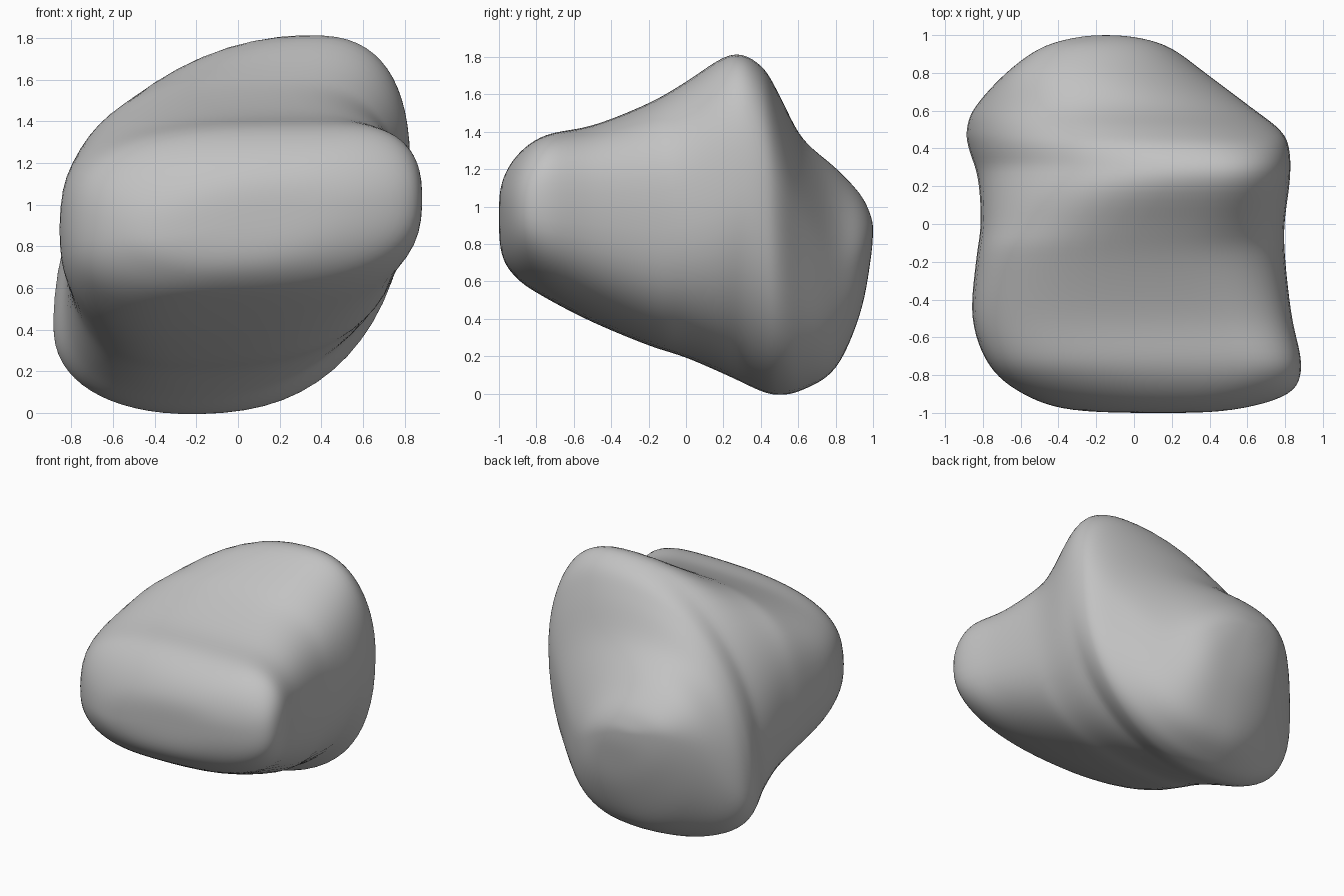
import bpy
import bmesh
import math

cube = bpy.data.objects.get("Cube")
if cube:
    bpy.data.objects.remove(cube, do_unlink=True)

# Cross-sections from front to back:
# y, left x, left z, right x, right z, top z, top x, bottom z, bottom x
SECTIONS = [
    (-1, .15, .95, .15, .95, .95, .15, .95, .15),
    (-.985, -.33, .86, .52, 1, 1.13, .25, .74, 0),
    (-.9, -.59, .87, .82, 1, 1.28, .35, .61, -.1),
    (-.75, -.77, .87, .89, 1, 1.385, .42, .51, -.2),
    (-.5, -.86, .88, .84, 1, 1.435, .28, .38, -.25),
    (-.2, -.84, .85, .805, 1, 1.555, .17, .255, -.25),
    (0, -.815, .72, .8, 1.02, 1.67, .22, .19, -.25),
    (.24, -.83, .52, .83, 1.08, 1.82, .32, .085, -.2),
    (.4, -.88, .43, .825, 1.1, 1.76, .3, .01, -.2),
    (.5, -.89, .43, .775, 1.03, 1.6, .15, -.01, -.2),
    (.62, -.845, .52, .62, .87, 1.37, -.1, .015, -.18),
    (.8, -.68, .8, .38, .67, 1.21, -.22, .13, -.13),
    (.93, -.5, .9, .2, .72, 1.07, -.22, .42, -.05),
    (.985, -.32, .9, .03, .82, .96, -.18, .7, -.12),
    (1, -.15, .88, -.15, .88, .88, -.15, .88, -.15),
]
# Squareness of each corner of the sections, by depth
DEPTHS = (-.95, -.75, -.1, .3, .75)
SQUARENESS = {
    ("right", "upper"): (2.2, 3, 2.4, 2.8, 1.8),
    ("left", "upper"): (2.2, 3, 3, 2, 2.2),
    ("left", "lower"): (2.2, 2.5, 2.5, 2.5, 1.9),
    ("right", "lower"): (2.2, 2.6, 2.7, 2, 2.7),
}
SIDES, STEPS = 64, 6


def phantom(end, near):
    """Section beyond a pole, so the surface closes flat there."""
    return (near[0],) + tuple(2 * a - b for a, b in zip(end[1:], near[1:]))


def blend(a, b, c, d, t):
    """Catmull-Rom value between b and c."""
    return b + .5 * t * (c - a + t * (2*a - 5*b + 4*c - d + t * (3*(b - c) + d - a)))


def squareness(corner, y):
    """Corner power at depth y, linear between the given depths."""
    values = SQUARENESS[corner]
    power = values[0]
    for d0, d1, p0, p1 in zip(DEPTHS, DEPTHS[1:], values, values[1:]):
        power += (p1 - p0) * min(max((y - d0) / (d1 - d0), 0), 1)
    return power


def section_point(s, angle):
    """Point on a squared-off oval through the four extremes of a section."""
    y, xl, zl, xr, zr, zt, xt, zb, xb = s
    c, n = math.cos(angle), math.sin(angle)
    side, sx, sz = ("right", xr, zr) if c >= 0 else ("left", xl, zl)
    level, ex, ez = ("upper", xt, zt) if n >= 0 else ("lower", xb, zb)
    power = squareness((side, level), y)
    u, v = abs(c) ** (2 / power), abs(n) ** (2 / power)
    return ex + (sx - ex) * u, y, sz + (ez - sz) * v


# Loft the boulder through the blended sections
keys = [phantom(SECTIONS[0], SECTIONS[1])] + SECTIONS + [phantom(SECTIONS[-1], SECTIONS[-2])]
loft = []
for i in range(1, len(keys) - 2):
    for k in range(STEPS):
        loft.append([blend(*vals, k / STEPS) for vals in zip(*keys[i - 1:i + 3])])

bm = bmesh.new()
rings = [[bm.verts.new(section_point(s, math.tau * j / SIDES)) for j in range(SIDES)]
         for s in loft[1:]]
front_pole = bm.verts.new(section_point(SECTIONS[0], 0))
back_pole = bm.verts.new(section_point(SECTIONS[-1], 0))
for j in range(SIDES):
    k = (j + 1) % SIDES
    for a, b in zip(rings, rings[1:]):
        bm.faces.new((a[j], a[k], b[k], b[j]))
    bm.faces.new((front_pole, rings[0][k], rings[0][j]))
    bm.faces.new((back_pole, rings[-1][j], rings[-1][k]))
bmesh.ops.recalc_face_normals(bm, faces=bm.faces[:])
mesh = bpy.data.meshes.new("boulder")
bm.to_mesh(mesh)
bm.free()
boulder = bpy.data.objects.new("boulder", mesh)
bpy.context.collection.objects.link(boulder)

# Stone colour
stone = bpy.data.materials.new("grey stone")
stone.use_nodes = True
colour = (.54, .54, .54, 1)
stone.diffuse_color = colour
stone.node_tree.nodes["Principled BSDF"].inputs["Base Color"].default_value = colour
mesh.materials.append(stone)

# Soften the surface
soften = boulder.modifiers.new("soften", "SMOOTH")
soften.factor = .5
soften.iterations = 10
mesh.polygons.foreach_set("use_smooth", [True] * len(mesh.polygons))
mesh.update()
